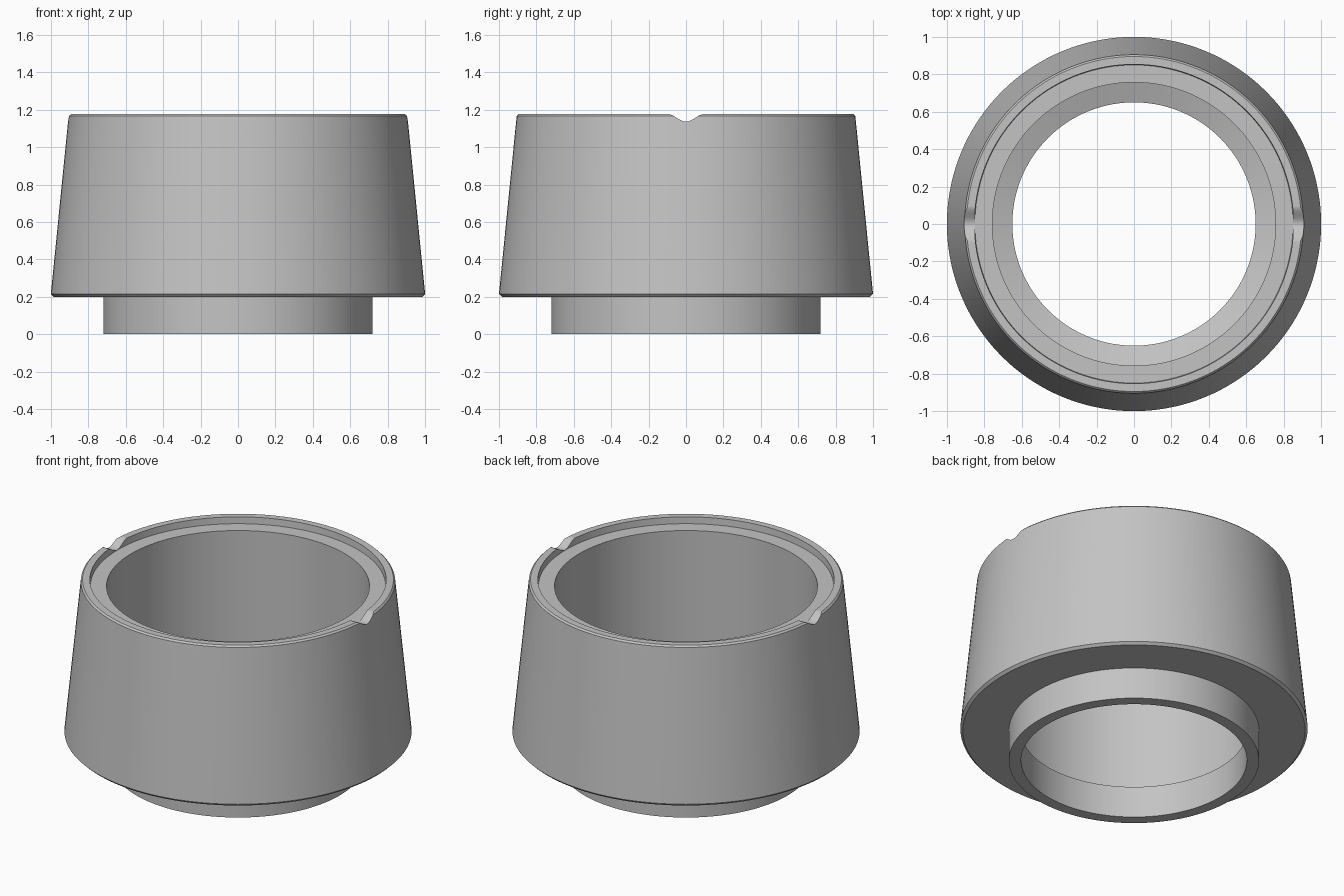
import bpy, bmesh, math
from mathutils import Matrix, Vector

cube = bpy.data.objects.get("Cube")
if cube:
    bpy.data.objects.remove(cube, do_unlink=True)

SEGMENTS = 144
TOP = 1.177
LEDGE = 1.135

grey = bpy.data.materials.new("light_grey")
grey.use_nodes = True
grey.diffuse_color = (0.55, 0.55, 0.55, 1)
grey.node_tree.nodes["Principled BSDF"].inputs["Base Color"].default_value = (0.55, 0.55, 0.55, 1)


def add_object(name, bm):
    bmesh.ops.recalc_face_normals(bm, faces=bm.faces[:])
    mesh = bpy.data.meshes.new(name)
    bm.to_mesh(mesh)
    bm.free()
    obj = bpy.data.objects.new(name, mesh)
    bpy.context.collection.objects.link(obj)
    mesh.materials.append(grey)
    return obj


def lathe(name, profile):
    """Revolve a closed (radius, height) profile around z."""
    bm = bmesh.new()
    rings = []
    for i in range(SEGMENTS):
        turn = Matrix.Rotation(math.tau * i / SEGMENTS, 3, 'Z')
        rings.append([bm.verts.new(turn @ Vector((r, 0, z))) for r, z in profile])
    count = len(profile)
    for i, ring in enumerate(rings):
        following = rings[(i + 1) % SEGMENTS]
        for j in range(count):
            k = (j + 1) % count
            bm.faces.new((ring[j], following[j], following[k], ring[k]))
    return add_object(name, bm)


# Tapered sleeve: spigot below, recessed ledge inside the rim,
# straight bore with a shallow sloping shoulder near the bottom
body = lathe("tapered_sleeve", [
    (0.65, 0), (0.72, 0), (0.72, 0.2),
    (0.985, 0.2), (1.0, 0.215),
    (0.912, 1.1), (0.905, 1.167), (0.895, TOP),
    (0.853, TOP), (0.85, LEDGE),
    (0.757, LEDGE), (0.757, 0.237), (0.65, 0.2),
])

# Bell-shaped notch cutter running across the rim on both sides
STEPS = 24
HALF_WIDTH = 0.1
DEPTH = 0.041
bm = bmesh.new()
outline = [(-HALF_WIDTH, TOP + 0.1)]
for i in range(STEPS + 1):
    t = 2 * i / STEPS - 1
    drop = DEPTH * (1 + math.cos(math.pi * t)) / 2
    outline.append((HALF_WIDTH * t, TOP + 0.0005 - drop))
outline.append((HALF_WIDTH, TOP + 0.1))
face = bm.faces.new([bm.verts.new((-1.2, y, z)) for y, z in outline])
extruded = bmesh.ops.extrude_face_region(bm, geom=[face])
bmesh.ops.translate(bm, vec=(2.4, 0, 0),
                    verts=[v for v in extruded["geom"] if isinstance(v, bmesh.types.BMVert)])
cutter = add_object("notch_cutter", bm)
cutter.hide_render = True

# Cut the notches, then discard the cutter
cut = body.modifiers.new("rim_notches", 'BOOLEAN')
cut.operation = 'DIFFERENCE'
cut.solver = 'EXACT'
cut.object = cutter
bpy.ops.object.select_all(action='DESELECT')
bpy.context.view_layer.objects.active = body
body.select_set(True)
bpy.ops.object.modifier_apply(modifier=cut.name)
bpy.data.objects.remove(cutter, do_unlink=True)
bpy.ops.object.shade_smooth_by_angle(angle=math.radians(15))
